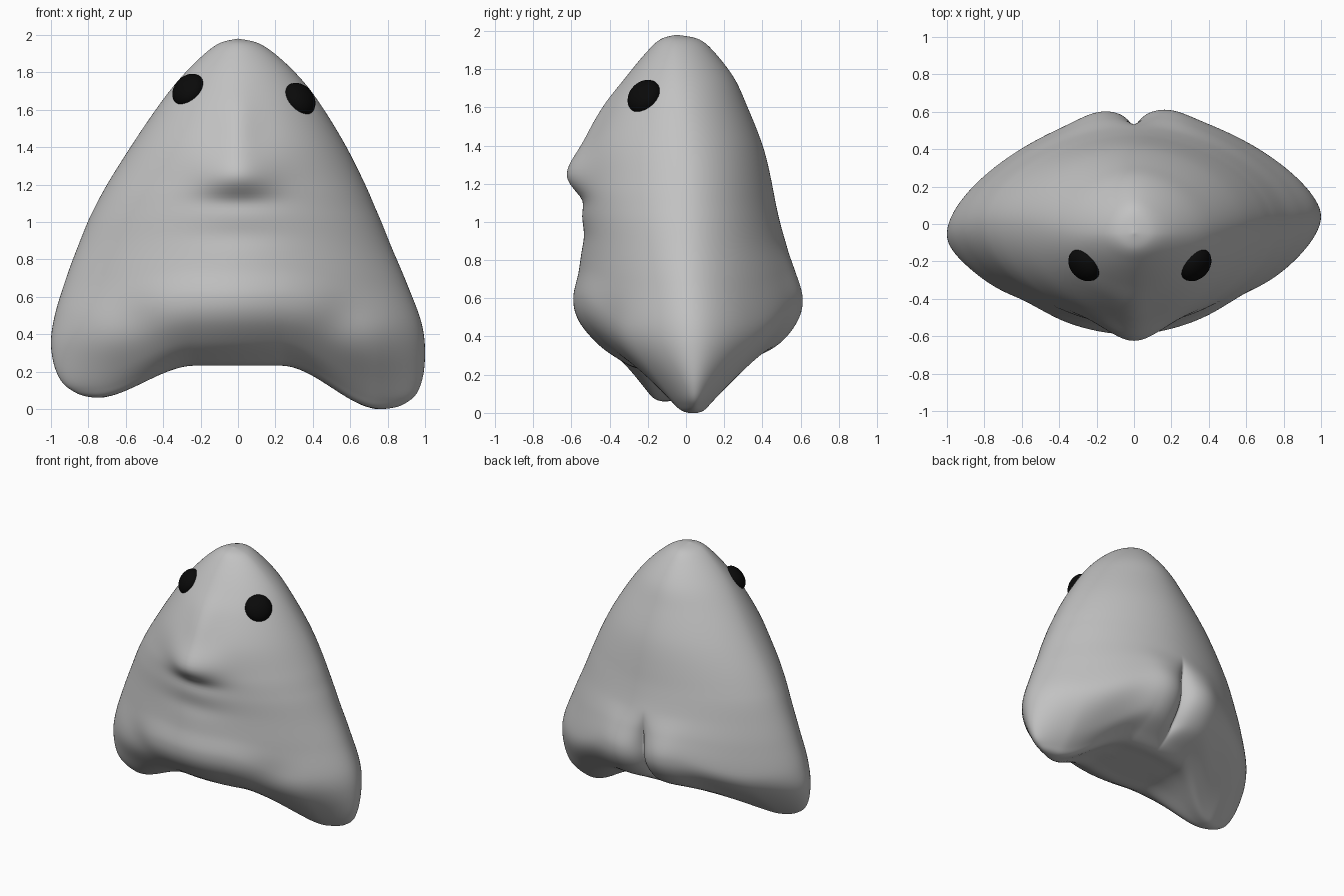
import bpy, bmesh, math
from mathutils import Vector
from mathutils.bvhtree import BVHTree

if "Cube" in bpy.data.objects:
    bpy.data.objects.remove(bpy.data.objects["Cube"])


def material(name, value):
    m = bpy.data.materials.new(name)
    m.diffuse_color = (value, value, value, 1)
    m.use_nodes = True
    m.node_tree.nodes["Principled BSDF"].inputs["Base Color"].default_value = m.diffuse_color
    return m


def step(a, b, v):
    t = min(1, max(0, (v - a) / (b - a)))
    return t * t * (3 - 2 * t)


def bump(v, centre, low, high=None):
    d = v - centre
    return math.exp(-(d / (high if high and d > 0 else low)) ** 2)


# Body profile rows: level, left width, right width, front depth, back depth
ROWS = [
    (.235, 0, 0, 0, 0), (.235, .4, .4, .15, .14), (.235, .76, .78, .26, .24),
    (.28, .90, .92, .35, .34), (.36, .97, .98, .46, .48), (.48, 1, 1, .56, .58),
    (.60, .98, .98, .59, .61), (.75, .92, .90, .56, .575), (.90, .85, .815, .545, .52),
    (1.05, .78, .745, .545, .48), (1.2, .70, .68, .54, .45), (1.4, .575, .58, .50, .41),
    (1.6, .44, .46, .39, .35), (1.75, .325, .35, .275, .295), (1.88, .2, .22, .165, .205),
    (1.955, .1, .11, .085, .12), (1.98, 0, 0, 0, 0)]
SIDES, SUB = 240, 7


def profile(i, t):
    a, b, c, d = (ROWS[min(len(ROWS) - 1, max(0, i + k))] for k in (-1, 0, 1, 2))
    return [.5 * (2 * q + (r - p) * t + (2 * p - 5 * q + 4 * r - s) * t * t
                  + (3 * q - p - 3 * r + s) * t ** 3) for p, q, r, s in zip(a, b, c, d)]


def section(angle, power, soft=.2):
    """Unit diamond with rounded corners and bowed sides."""
    angle += .3 * math.sin(2 * angle)
    c, s = math.cos(angle), math.sin(angle)

    def norm(u, v):
        return (math.hypot(u, soft) ** power + math.hypot(v, soft) ** power) ** (1 / power)
    k = norm(1, 0) / norm(c, s)
    return c * k, s * k


def body_point(row, angle):
    level, left, right, front, back = row
    c, s = section(angle, 1.48 + .27 * step(.55, 1.1, level))
    x = c * (right if c > 0 else left)
    y = s * (back if s > 0 else front)
    y -= .05 * step(1.2, 1.95, level)
    # Feet hang below the arched base and taper downwards
    low = 1 - step(.235, 1.05, level)
    z = level - (.235 if x > 0 else .175) * step(.23, .77, abs(x)) * low
    foot = step(.25, .72, abs(x)) * (1 - step(.235, .6, level))
    y *= 1 - .45 * foot
    y += .05 * x * low
    if x < 0:
        y -= .07 * foot
    face = step(0, .25, -s)
    rear = step(0, .25, s)
    # Nose, bridge, upper lip, mouth and hollows above the feet
    y -= face * .085 * bump(x, 0, .2) * bump(z, 1.25, .1, .13)
    y -= face * .025 * bump(x, 0, .1) * bump(z, 1.5, .2)
    y += face * .015 * bump(x, 0, .22) * bump(z, 1.11, .05)
    y += face * .01 * bump(x, 0, .25) * bump(z, .93, .07)
    y += face * .025 * bump(abs(x), .55, .15) * bump(z, .48, .13)
    # Two rear lobes with a cleft between
    lobe = rear * step(.22, .4, level) * (1 - step(.6, .9, level))
    y += lobe * (.02 * bump(abs(x), .2, .13) - .1 * math.exp(-abs(x) / .055))
    return Vector((x, y, z))


# Body: closed loft
bm = bmesh.new()
rings = []
for i in range(len(ROWS) - 1):
    for k in range(SUB):
        if i + k == 0:
            continue
        row = profile(i, k / SUB)
        rings.append([bm.verts.new(body_point(row, 2 * math.pi * j / SIDES))
                      for j in range(SIDES)])
for a, b in zip(rings, rings[1:]):
    for j in range(SIDES):
        n = (j + 1) % SIDES
        bm.faces.new((a[j], a[n], b[n], b[j]))
for ring, level, y in ((rings[0], .235, 0), (rings[-1], 1.98, -.05)):
    tip = bm.verts.new((0, y, level))
    for j in range(SIDES):
        bm.faces.new((ring[j], ring[(j + 1) % SIDES], tip))
bmesh.ops.recalc_face_normals(bm, faces=bm.faces)
for f in bm.faces:
    f.smooth = True
tree = BVHTree.FromBMesh(bm)
mesh = bpy.data.meshes.new("body")
bm.to_mesh(mesh)
bm.free()
mesh.materials.append(material("grey", .54))
bpy.context.collection.objects.link(bpy.data.objects.new("body", mesh))

# Eyes: flattened balls seated on the face
black = material("black", .003)
for name, x, z in (("left_eye", -.27, 1.71), ("right_eye", .335, 1.66)):
    hit, normal, _, _ = tree.ray_cast(Vector((x, -3, z)), Vector((0, 1, 0)))
    bpy.ops.mesh.primitive_uv_sphere_add(segments=32, ring_count=16, radius=1,
                                         location=hit - normal * .01)
    eye = bpy.context.object
    eye.name = name
    eye.scale = (.097, .097, .065)
    eye.rotation_euler = normal.to_track_quat('Z', 'Y').to_euler()
    eye.data.materials.append(black)
    bpy.ops.object.shade_smooth()
